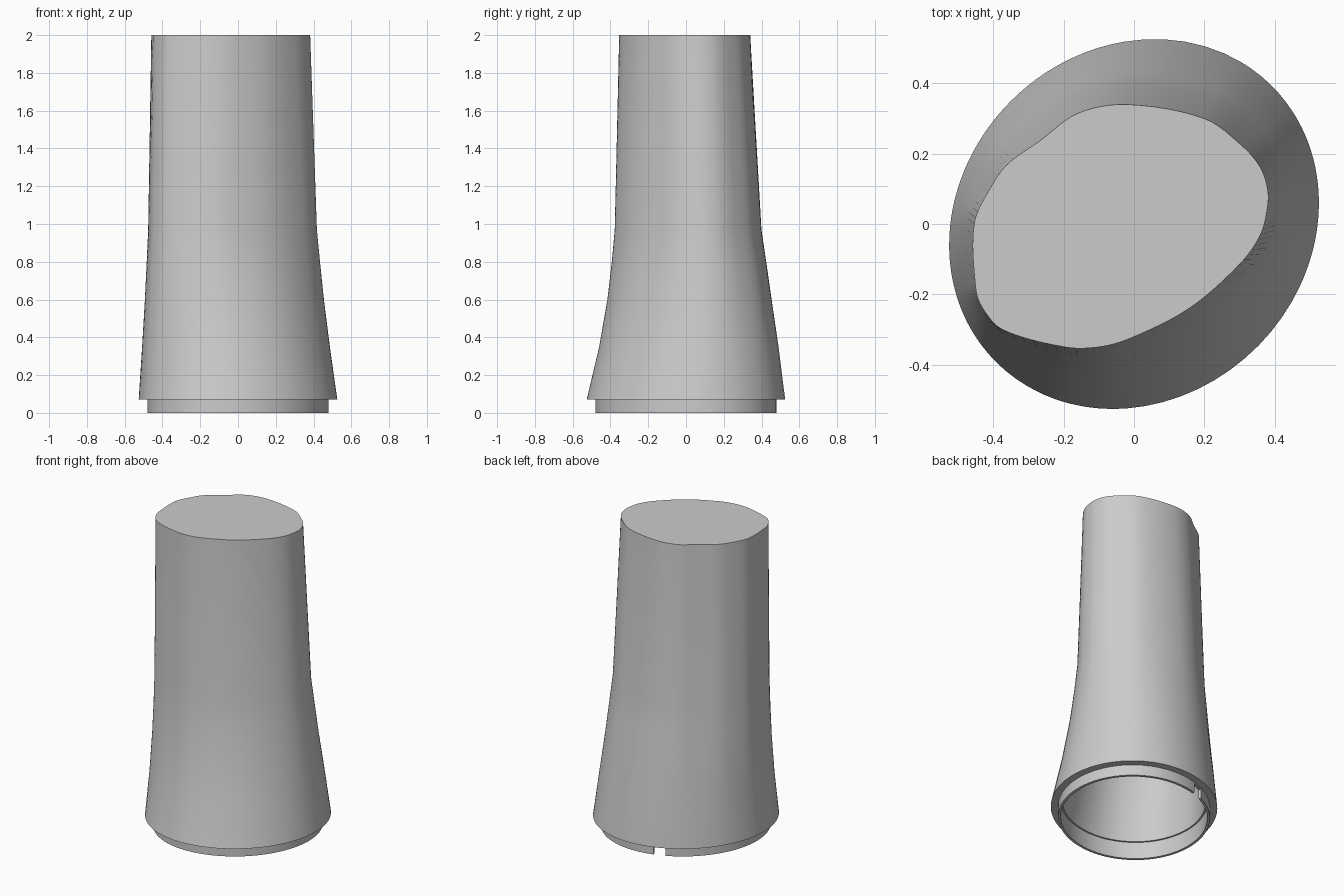
import bpy, bmesh, math
from mathutils import Vector

cube = bpy.data.objects.get("Cube")
if cube:
    bpy.data.objects.remove(cube, do_unlink=True)

# Plain grey material
grey = bpy.data.materials.new("plain grey")
grey.use_nodes = True
colour = (0.6, 0.6, 0.6, 1)
grey.diffuse_color = colour
grey.node_tree.nodes["Principled BSDF"].inputs["Base Color"].default_value = colour

# Irregular outline of the top end, counter-clockwise
TOP = [Vector(p) for p in (
    (.38, .05), (.38, .10), (.36, .16), (.31, .22), (.20, .30), (-.02, .34), (-.16, .315),
    (-.27, .235), (-.36, .17), (-.41, .10), (-.455, 0), (-.45, -.185), (-.43, -.24),
    (-.375, -.30), (-.197, -.35), (-.10, -.35), (-.01, -.325), (.157, -.24),
    (.30, -.115), (.36, -.03))]
STEPS = 6


def smooth_loop(points):
    """Closed curve through the points."""
    out, n = [], len(points)
    for i in range(n):
        a, b, c, d = (points[(i + k) % n] for k in (-1, 0, 1, 2))
        # chord-limited tangents keep unevenly spaced points from overshooting
        length = (c - b).length
        m0 = (c - a) * length / ((b - a).length + length)
        m1 = (d - b) * length / ((d - c).length + length)
        for s in range(STEPS):
            u = s / STEPS
            out.append(b * (2*u**3 - 3*u**2 + 1) + m0 * (u**3 - 2*u**2 + u)
                       + c * (3*u**2 - 2*u**3) + m1 * (u**3 - u**2))
    return out


def base_point(p, long=.555, short=.495):
    """Point of the slanted base ellipse in the direction of p."""
    ang = math.atan2(p.y, p.x)
    c, s = math.cos(ang - math.pi / 4), math.sin(ang - math.pi / 4)
    r = 1 / math.hypot(c / long, s / short)
    return Vector((math.cos(ang), math.sin(ang))) * r


outline = smooth_loop(TOP)


def section(bm, z, blend, scale):
    """Ring of vertices between the top outline and the base ellipse."""
    shift = Vector((0, .08 * blend * (1 - blend)))
    ring = []
    for p in outline:
        q = (p.lerp(base_point(p), blend) + shift) * scale
        ring.append(bm.verts.new((q.x, q.y, z)))
    return ring


# Height, blend towards the base ellipse, scale
OUTER = [(2, 0, 1), (.97, .25, 1), (.8, .365, 1), (.6, .51, 1), (.35, .73, 1), (.07, 1, 1)]
RIM = [(.07, 1, .912), (0, 1, .912), (0, 1, .88), (.11, 1, .88)]
CAVITY = [(.11, 1, .86), (.35, .73, .88), (.6, .51, .9), (.97, .25, .9), (1.92, 0, .9)]

# Hollow sleeve: outer wall, stepped rim and cavity in one loft
bm = bmesh.new()
rings = [section(bm, *level) for level in OUTER + RIM + CAVITY]
n = len(outline)
for upper, lower in zip(rings, rings[1:]):
    for i in range(n):
        j = (i + 1) % n
        bm.faces.new((upper[i], lower[i], lower[j], upper[j]))
bm.faces.new(rings[0])
bm.faces.new(rings[-1][::-1])
bmesh.ops.recalc_face_normals(bm, faces=bm.faces)
mesh = bpy.data.meshes.new("tapered_sleeve")
bm.to_mesh(mesh)
bm.free()
mesh.materials.append(grey)
sleeve = bpy.data.objects.new("tapered_sleeve", mesh)
bpy.context.collection.objects.link(sleeve)

# Small notch through the back of the rim
bpy.ops.mesh.primitive_cube_add(size=1, location=(-.117, .435, 0),
                                rotation=(0, 0, math.radians(15)))
cutter = bpy.context.object
cutter.name = "notch_cutter"
cutter.scale = (.075, .14, .12)
cutter.hide_render = True
cutter.data.materials.append(grey)

bpy.ops.object.select_all(action='DESELECT')
sleeve.select_set(True)
bpy.context.view_layer.objects.active = sleeve
cut = sleeve.modifiers.new("notch", 'BOOLEAN')
cut.operation = 'DIFFERENCE'
cut.solver = 'EXACT'
cut.object = cutter
bpy.ops.object.modifier_apply(modifier=cut.name)
bpy.data.objects.remove(cutter, do_unlink=True)
bpy.ops.object.shade_smooth_by_angle(angle=math.radians(30))
